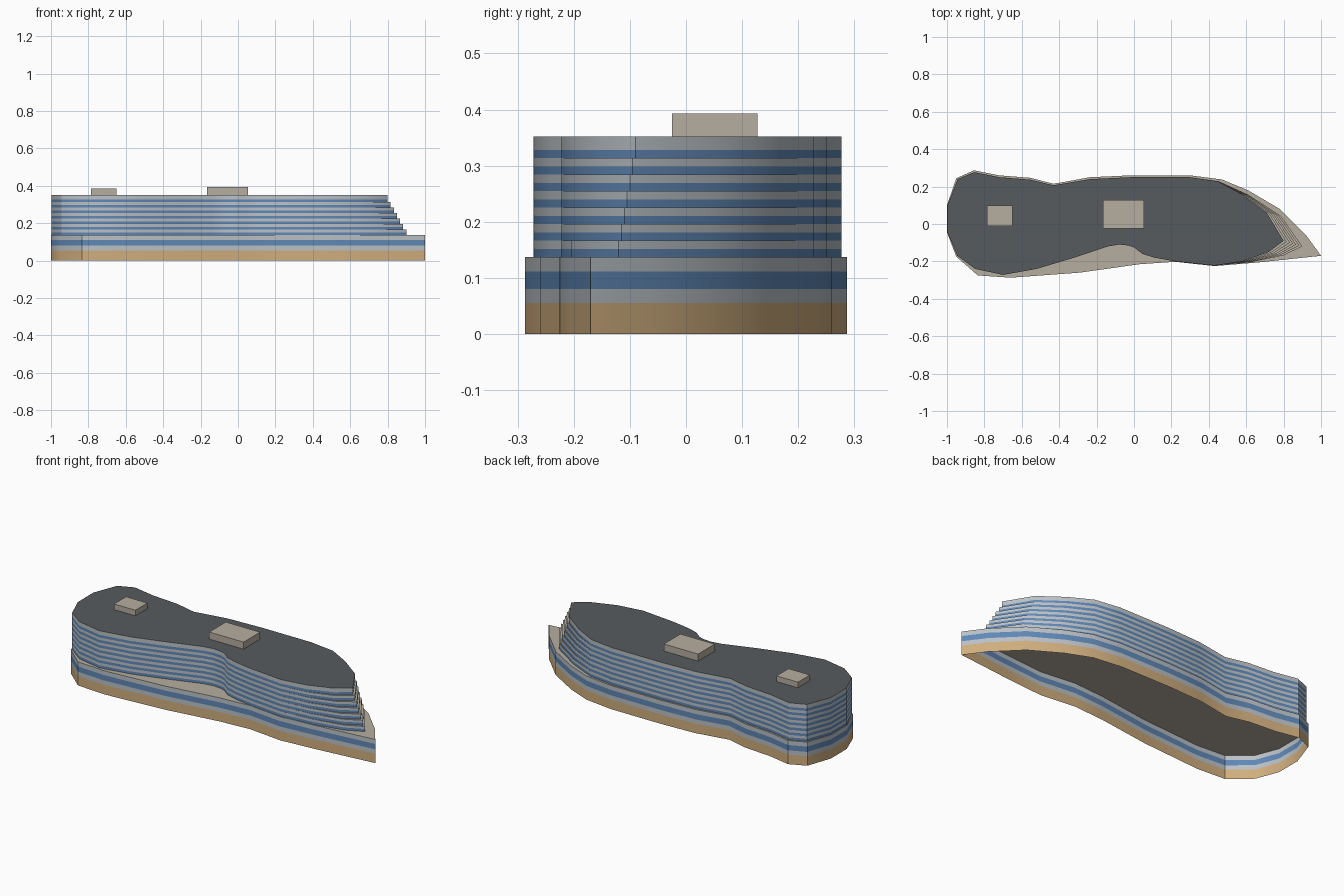
import bpy, bmesh, math

if "Cube" in bpy.data.objects:
    bpy.data.objects.remove(bpy.data.objects["Cube"])


def material(name, rgb):
    m = bpy.data.materials.new(name)
    srgb = [c / 255 for c in rgb]
    lin = [c / 12.92 if c <= 0.04045 else ((c + 0.055) / 1.055) ** 2.4 for c in srgb]
    m.diffuse_color = (*lin, 1)
    m.use_nodes = True
    m.node_tree.nodes["Principled BSDF"].inputs["Base Color"].default_value = m.diffuse_color
    return m


MATS = [material("tan stone", (208, 174, 126)),
        material("pale panel", (186, 193, 198)),
        material("blue glass", (96, 136, 182)),
        material("taupe concrete", (182, 174, 160)),
        material("dark roof", (87, 91, 94))]
TAN, PALE, BLUE, TAUPE, ROOF = range(5)

# Footprints, clockwise from the left end
PODIUM = [(-1, .10), (-.95, .245), (-.855, .287), (-.72, .26), (-.555, .247), (-.43, .215),
          (-.235, .25), (-.02, .26), (.30, .26), (.47, .238), (.61, .18), (.78, .08),
          (.92, -.06), (1, -.17), (.67, -.205), (.43, -.225), (.22, -.202), (.03, -.215),
          (-.29, -.26), (-.66, -.287), (-.835, -.275), (-.95, -.175), (-1, -.045)]
TOWER = [(-.997, .10), (-.943, .24), (-.855, .277), (-.72, .25), (-.555, .237), (-.43, .207),
         (-.235, .24), (-.02, .25), (.30, .25), (.45, .228), (.575, .16), (.71, .06),
         (.80, -.09), (.72, -.15), (.58, -.20), (.43, -.222), (.22, -.20), (.11, -.18),
         (.045, -.16), (0, -.125), (-.03, -.115), (-.08, -.11), (-.14, -.12), (-.32, -.18),
         (-.52, -.24), (-.70, -.272), (-.85, -.24), (-.945, -.17), (-.997, -.045)]


def banded_block(name, outline, heights, bands, cap):
    """Upright walls in stacked colour bands, closed on top and open below."""
    bm = bmesh.new()
    rings = [[bm.verts.new((x, y, z)) for x, y in outline] for z in heights]
    n = len(outline)
    for low, high, mat in zip(rings, rings[1:], bands):
        for i in range(n):
            j = (i + 1) % n
            bm.faces.new((low[j], low[i], high[i], high[j])).material_index = mat
    bm.faces.new(rings[-1][::-1]).material_index = cap
    bm.normal_update()
    mesh = bpy.data.meshes.new(name)
    bm.to_mesh(mesh)
    bm.free()
    for m in MATS:
        mesh.materials.append(m)
    ob = bpy.data.objects.new(name, mesh)
    bpy.context.collection.objects.link(ob)
    bpy.ops.object.select_all(action='DESELECT')
    ob.select_set(True)
    bpy.context.view_layer.objects.active = ob
    bpy.ops.object.shade_smooth_by_angle(angle=math.radians(30))
    return ob


def stretched(t):
    """Tower footprint with its pointed end pushed outward by t."""
    pts = []
    for x, y in TOWER:
        w = max(0, (x - .43) / .37)
        pts.append((x + .10 * t * w, y - .03 * t * w * w))
    return pts


# Podium
BASE, TOP, FLOORS = .137, .352, 7
banded_block("podium", PODIUM, [0, .055, .08, .111, BASE], [TAN, PALE, BLUE, PALE], TAUPE)

# Tower floors, stepping back toward the top at the pointed end
step = .0294
for k in range(FLOORS):
    z = BASE + k * step
    last = k == FLOORS - 1
    banded_block(f"tower_floor_{k + 1}", stretched(1 - k / (FLOORS - 1)),
                 [z, z + step / 2, TOP if last else z + step], [BLUE, PALE],
                 ROOF if last else TAUPE)

# Rooftop plant rooms
for name, x0, x1, y0, y1, h in (("small_plant_room", -.787, -.65, -.012, .098, .033),
                                ("large_plant_room", -.167, .053, -.025, .127, .041)):
    banded_block(name, [(x0, y0), (x0, y1), (x1, y1), (x1, y0)],
                 [TOP, TOP + h], [TAUPE], TAUPE)
